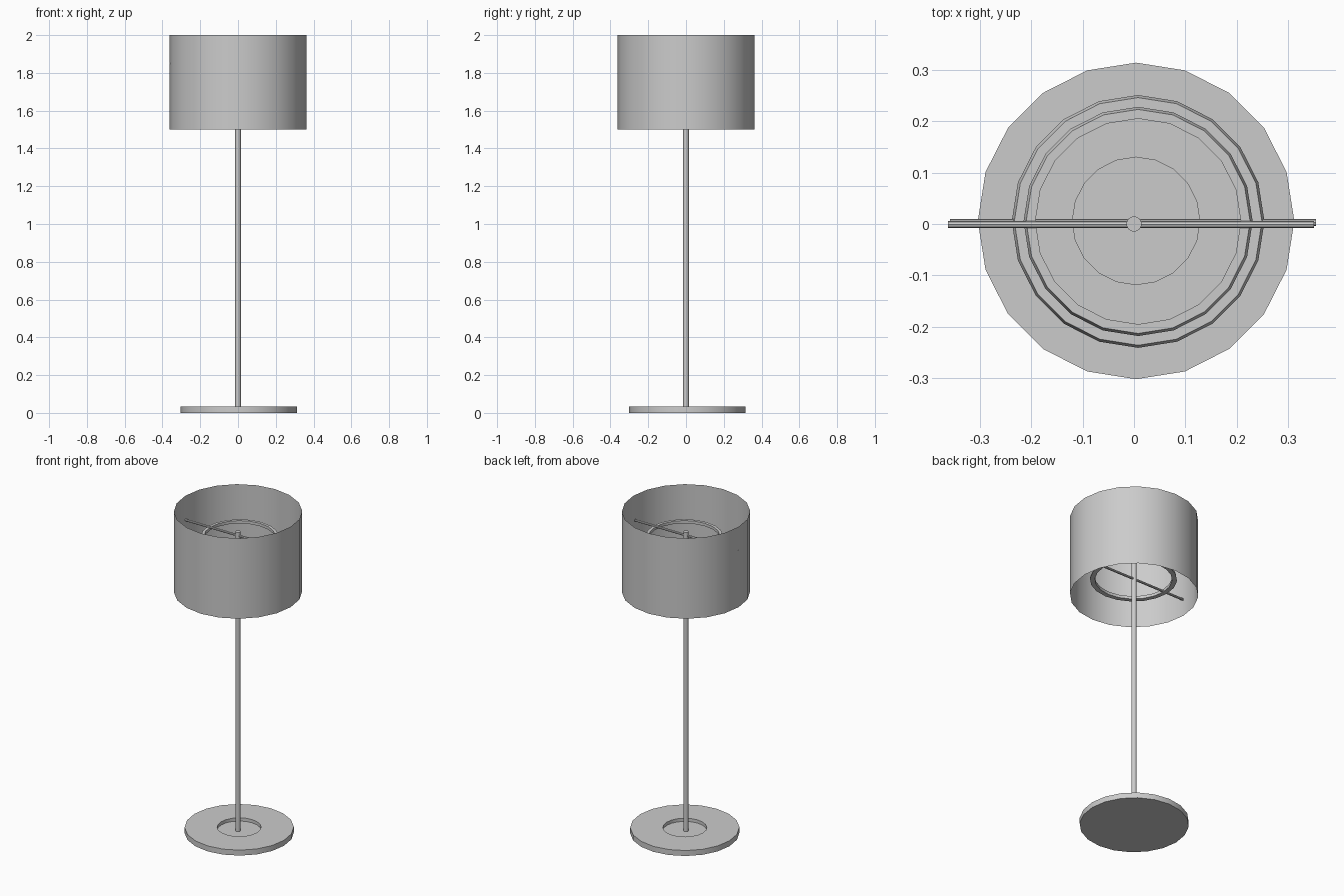
import bpy, bmesh, math

if "Cube" in bpy.data.objects:
    bpy.data.objects.remove(bpy.data.objects["Cube"])

SIDES = 20


def finish(name, bm):
    bmesh.ops.remove_doubles(bm, verts=bm.verts, dist=1e-6)
    mesh = bpy.data.meshes.new(name)
    bm.to_mesh(mesh)
    bm.free()
    obj = bpy.data.objects.new(name, mesh)
    bpy.context.collection.objects.link(obj)
    bpy.ops.object.select_all(action='DESELECT')
    obj.select_set(True)
    bpy.context.view_layer.objects.active = obj
    bpy.ops.object.shade_smooth_by_angle(angle=math.radians(30))
    return obj


def lathe(name, profile, centre=(0, 0), closed=False, sides=SIDES):
    """Revolve an (r, z) profile around the vertical axis."""
    bm = bmesh.new()
    rings = []
    for i in range(sides):
        a = 2 * math.pi * i / sides
        rings.append([bm.verts.new((r * math.cos(a), r * math.sin(a), z)) for r, z in profile])
    n = len(profile)
    for i in range(sides):
        p, q = rings[i], rings[(i + 1) % sides]
        for j in range(n if closed else n - 1):
            k = (j + 1) % n
            loop = [p[j], q[j], q[k], p[k]]
            if profile[j][0] == 0:
                loop = [p[j], q[k], p[k]]
            elif profile[k][0] == 0:
                loop = [p[j], q[j], p[k]]
            bm.faces.new(loop)
    obj = finish(name, bm)
    obj.location = (centre[0], centre[1], 0)
    return obj


def bar(name, length, radius, location):
    """Thin rod lying along x."""
    bm = bmesh.new()
    bmesh.ops.create_cone(bm, cap_ends=True, segments=8, radius1=radius,
                          radius2=radius, depth=length)
    obj = finish(name, bm)
    obj.rotation_euler = (0, math.pi / 2, 0)
    obj.location = location
    return obj


# Round foot with a sunken centre
lathe("base", [(0, 0), (0.308, 0), (0.308, 0.034), (0.124, 0.034),
               (0.124, 0.014), (0, 0.014)], centre=(0.004, 0.006))

# Upright pole
lathe("pole", [(0, 0.014), (0.0147, 0.014), (0.0147, 1.875), (0, 1.875)])

# Open, thin drum shade
lathe("shade", [(0.362, 1.5), (0.362, 2.0)])

# Two support rings inside the shade, slightly tapered outside
for label, inner, outer, z in (("lower", 0.218, 0.246, 1.605), ("upper", 0.2, 0.223, 1.84)):
    h = 0.009
    lathe(label + "_ring", [(inner, z - h), (outer, z - h),
                            (outer - 0.005, z + h), (inner, z + h)],
          centre=(0.008, 0.005), closed=True)

# Two cross bars that hold the shade
bar("lower_bar", 0.712, 0.007, (-0.002, 0.003, 1.603))
bar("upper_bar", 0.712, 0.007, (-0.006, -0.001, 1.85))
